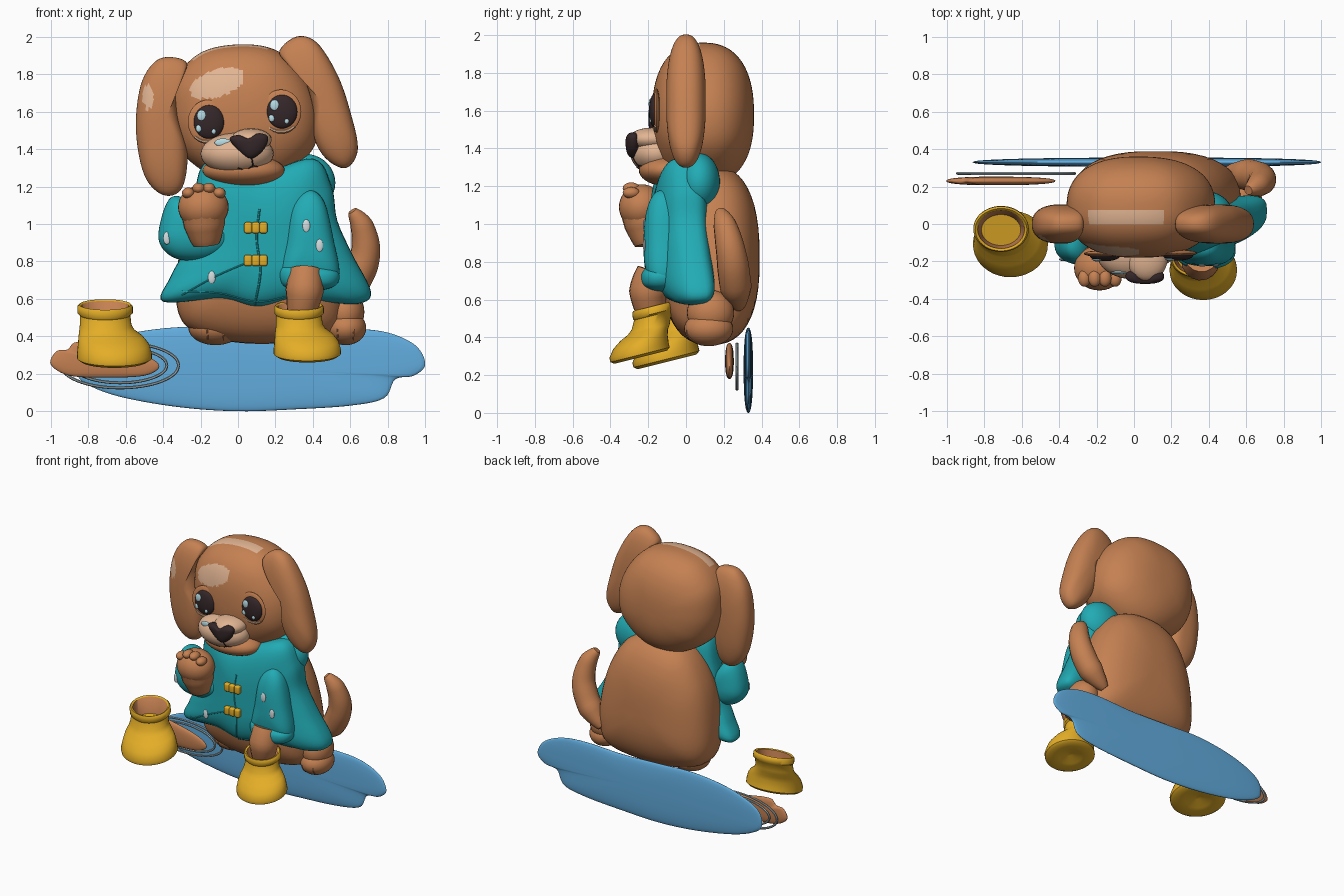
import bpy, bmesh
from math import sin, cos, pi, radians
from mathutils import Vector, Matrix
from mathutils.bvhtree import BVHTree

if "Cube" in bpy.data.objects:
    bpy.data.objects.remove(bpy.data.objects["Cube"])


def material(name, rgb):
    m = bpy.data.materials.new(name)
    m.use_nodes = True
    m.diffuse_color = (*rgb, 1)
    m.node_tree.nodes["Principled BSDF"].inputs["Base Color"].default_value = (*rgb, 1)
    return m


FUR = material("brown fur", (.56, .22, .085))
TAN = material("pale fur", (.76, .46, .29))
TEAL = material("teal cloth", (.016, .41, .46))
YELLOW = material("yellow rubber", (.77, .42, .02))
WATER = material("puddle blue", (.123, .42, .74))
DARK = material("dark brown", (.035, .02, .022))
GLINT = material("pale blue glint", (.48, .73, .79))
DROP = material("pale grey drop", (.66, .72, .74))
RIPPLE = material("ripple grey", (.33, .40, .42))


def finish(name, bm, mat):
    bmesh.ops.recalc_face_normals(bm, faces=bm.faces)
    me = bpy.data.meshes.new(name)
    bm.to_mesh(me)
    bm.free()
    me.materials.append(mat)
    me.shade_smooth()
    me.set_sharp_from_angle(angle=radians(50))
    ob = bpy.data.objects.new(name, me)
    bpy.context.collection.objects.link(ob)
    return ob


def loft(name, rings, mat):
    """Skin a list of closed rings and cap both ends with a fan."""
    bm = bmesh.new()
    rows = [[bm.verts.new(p) for p in r] for r in rings]
    n = len(rows[0])
    for a, b in zip(rows, rows[1:]):
        for i in range(n):
            bm.faces.new((a[i], a[(i + 1) % n], b[(i + 1) % n], b[i]))
    for row in (rows[0], rows[-1]):
        tip = bm.verts.new(sum((v.co for v in row), Vector()) / n)
        for i in range(n):
            bm.faces.new((row[i], row[(i + 1) % n], tip))
    return finish(name, bm, mat)


def spline(pts, closed=True, steps=6):
    pts = [Vector(p) for p in pts]
    n, out = len(pts), []
    for i in range(n if closed else n - 1):
        a, b, c, d = [pts[(i + k) % n] if closed else pts[min(max(i + k, 0), n - 1)]
                      for k in (-1, 0, 1, 2)]
        for j in range(steps):
            t = j / steps
            out.append(.5 * (2 * b + (c - a) * t + (2 * a - 5 * b + 4 * c - d) * t * t
                             + (3 * b - a - 3 * c + d) * t ** 3))
    return out if closed else out + [pts[-1]]


def puff(name, outline, y, depth, mat, power=2.4, rows=24, bend=0):
    """Pillow shape: a front outline in x and z, swollen along y, bent back at the sides."""
    edge = spline(outline)
    mid = sum(edge, Vector((0, 0))) / len(edge)
    rings = []
    for k in range(1, rows):
        a = pi * k / rows
        s, c = sin(a) ** (2 / power), cos(a)
        h = depth * abs(c) ** (2 / power) * (1 if c > 0 else -1)
        flat = [mid + (p - mid) * s for p in edge]
        rings.append([Vector((q.x, y - h + bend * q.x ** 2, q.y)) for q in flat])
    return loft(name, rings, mat)


def ball(name, centre, radii, mat):
    bm = bmesh.new()
    bmesh.ops.create_uvsphere(bm, u_segments=32, v_segments=18, radius=1,
                              matrix=Matrix.Translation(centre) @ Matrix.Diagonal((*radii, 1)))
    return finish(name, bm, mat)


def block(name, centre, size, mat):
    bm = bmesh.new()
    bmesh.ops.create_cube(bm, size=1, matrix=Matrix.Translation(centre) @ Matrix.Diagonal((*size, 1)))
    bmesh.ops.bevel(bm, geom=bm.edges[:], offset=.011, segments=3, affect="EDGES", profile=.5)
    return finish(name, bm, mat)


def tube(name, pts, radii, mat, sides=16):
    path = spline(pts, closed=False)
    rings = []
    for i, p in enumerate(path):
        f = i / (len(path) - 1) * (len(radii) - 1)
        k = min(int(f), len(radii) - 2)
        r = radii[k] + (radii[k + 1] - radii[k]) * (f - k)
        d = path[min(i + 1, len(path) - 1)] - path[max(i - 1, 0)]
        u = d.cross(Vector((.1, 1, .05))).normalized()
        v = d.cross(u).normalized()
        rings.append([p + r * (u * cos(2 * pi * j / sides) + v * sin(2 * pi * j / sides))
                      for j in range(sides)])
    return loft(name, rings, mat)


def front_y(ob, x, z):
    me = ob.data
    tree = BVHTree.FromPolygons([v.co for v in me.vertices], [p.vertices for p in me.polygons])
    hit = tree.ray_cast(Vector((x, -2, z)), Vector((0, 1, 0)))[0]
    return hit.y if hit else 0


def line(name, ob, pts, mat, r=.004):
    tube(name, [(p.x, front_y(ob, p.x, p.y), p.y) for p in spline(pts, False, 3)], (r, r), mat, 6)


def paint(ob, mat, rule):
    ob.data.materials.append(mat)
    for p in ob.data.polygons:
        if rule(p.center):
            p.material_index = len(ob.data.materials) - 1


# Body, tail and feet
puff("body", [(.1, 1.31), (.33, 1.25), (.47, 1.06), (.55, .8), (.565, .55), (.47, .4), (.1, .36),
              (-.2, .41), (-.32, .53), (-.32, .8), (-.26, 1.05), (-.12, 1.25)], .13, .26, FUR, 2.5)
tube("tail", [(.5, .28, .56), (.62, .26, .69), (.68, .24, .84), (.665, .21, .98), (.61, .18, 1.07)],
     (.03, .085, .085, .075, .06, .025), FUR)
for side, x, w in (("right", -.12, .145), ("left", .575, .11)):
    foot = ball(side + "_foot", (x, .12, .445), (w, .13, .092), FUR)
    for k in (-1, 1):
        line(side + "_toe_line", foot, [(x + k * .04, .38), (x + k * .045, .44)], FUR)
ball("left_leg", (.57, .13, .53), (.105, .125, .12), FUR)

# Coat
coat = puff("coat", [(-.17, 1.33), (.1, 1.27), (.4, 1.35), (.5, 1.2), (.53, 1.02), (.61, .84),
                     (.71, .64), (.65, .575), (.48, .58), (.3, .59), (.1, .555), (-.1, .6),
                     (-.4, .585), (-.36, .72), (-.28, .88), (-.24, 1.1)], -.05, .145, TEAL, 3, bend=.24)
ball("hood", (.355, .07, 1.22), (.165, .11, .155), TEAL)
sleeve_l = puff("left_sleeve", [(.38, 1.18), (.46, 1.12), (.51, .92), (.54, .72), (.45, .65), (.3, .64),
                                (.22, .71), (.25, .9), (.29, 1.1)], -.12, .105, TEAL)
puff("left_cuff", [(.23, .77), (.38, .79), (.53, .75), (.52, .67), (.38, .64), (.24, .67)],
     -.135, .105, TEAL)
sleeve_r = puff("right_sleeve", [(-.36, 1.14), (-.28, 1.13), (-.18, 1), (-.05, .97), (-.04, .88), (-.16, .81),
                                 (-.33, .815), (-.42, .9), (-.41, 1.03)], -.1, .12, TEAL)
line("front_seam", coat, [(.115, 1.08), (.1, .92), (.12, .75), (.09, .57)], TEAL, .006)
line("front_flap", coat, [(.04, .79), (-.12, .72), (-.3, .62)], TEAL)
line("hem_seam", coat, [(-.3, .64), (-.1, .63), (.1, .585), (.25, .61)], TEAL)
for z in (.98, .805):
    for k in (-1, 0, 1):
        x = .095 + k * .041
        block("toggle", (x, front_y(coat, x, z) - .005, z), (.042, .045, .06), YELLOW)
for ob, x, z in ((sleeve_l, .365, .99), (sleeve_l, .435, .885), (sleeve_r, -.38, .925), (coat, -.14, .715)):
    ball("rain_drop", (x, front_y(ob, x, z), z), (.02, .008, .034), DROP)

# Front paws
tube("right_forearm", [(-.17, -.2, .89), (-.18, -.215, .99), (-.185, -.23, 1.09)], (.07, .11, .125), FUR)
ball("right_paw", (-.185, -.235, 1.09), (.135, .12, .12), FUR)
for k in range(4):
    ball("right_toe", (-.265 + k * .055, -.29, 1.165 + .025 * (k in (1, 2))), (.034, .045, .03), FUR)
tube("left_paw", [(.36, -.17, .75), (.355, -.2, .64), (.335, -.18, .5)], (.09, .102, .07), FUR)

# Head
head = puff("head", [(.03, 1.96), (.22, 1.92), (.36, 1.78), (.43, 1.6), (.41, 1.42), (.28, 1.28),
                     (.1, 1.21), (-.08, 1.23), (-.25, 1.33), (-.33, 1.45), (-.36, 1.6),
                     (-.33, 1.78), (-.19, 1.92)], .09, .27, FUR, 2.4, 90)
paint(head, TAN, lambda c: c.y < 0 and ((c.x + .11) / .145) ** 2 + ((c.z - 1.78 - c.x * .25) / .075) ** 2 < 1)
paint(head, TAN, lambda c: c.z > 1.8 and 0 < c.y < .07 and -.25 < c.x < .17)
ball("chin", (.03, -.1, 1.285), (.22, .15, .085), FUR)
muzzle = ball("muzzle", (-.005, -.155, 1.375), (.195, .14, .112), TAN)
ball("nose_bridge", (.07, -.18, 1.45), (.11, .125, .06), TAN)
puff("nose", [(-.045, 1.455), (.0, 1.475), (.055, 1.46), (.11, 1.485), (.16, 1.465), (.14, 1.4),
              (.07, 1.35), (.0, 1.395)], -.28, .04, DARK)
line("mouth_crease", muzzle, [(.07, 1.37), (.08, 1.31)], DARK)
line("mouth", muzzle, [(.0, 1.3), (.04, 1.29), (.08, 1.31), (.11, 1.305)], DARK)
ball("cheek_glint", (-.08, front_y(muzzle, -.08, 1.435), 1.435), (.045, .008, .022), GLINT)
for side, x, z in (("right", -.16, 1.545), ("left", .23, 1.6)):
    y = front_y(head, x, z)
    socket = ball(side + "_eye_socket", (x, y, z), (.108, .018, .118), FUR)
    line(side + "_lower_lid", socket, [(x - .07, z - .08), (x - .03, z - .102), (x + .03, z - .102),
                                      (x + .07, z - .08)], TAN, .008)
    ball(side + "_eye", (x + .005, y - .01, z), (.082, .03, .09), DARK)
    for dx, dz, r, push in ((-.035, .035, .024, .034), (-.05, -.035, .016, .029), (.03, -.05, .012, .031)):
        ball(side + "_eye_glint", (x + dx, y - push, z + dz), (r, .008, r * 1.2), GLINT)

# Ears
ear = puff("right_ear", [(-.27, 1.85), (-.34, 1.89), (-.44, 1.87), (-.52, 1.74), (-.545, 1.5), (-.5, 1.26),
                         (-.4, 1.155), (-.3, 1.19), (-.27, 1.38), (-.32, 1.58), (-.33, 1.74)],
           .0, .105, FUR, rows=48)
paint(ear, TAN, lambda c: c.y < 0 and ((c.x + .48) / .03) ** 2 + ((c.z - 1.68) / .065) ** 2 < 1)
puff("left_ear", [(.22, 1.91), (.31, 2.0), (.42, 1.97), (.53, 1.8), (.6, 1.6), (.64, 1.4), (.58, 1.3),
                  (.48, 1.34), (.41, 1.45), (.4, 1.62), (.34, 1.8)], .0, .105, FUR)

# Boots: rows of height, x and y shift, x and y radius, from the sole to the inside
BOOT = [(.03, 0, 0, .02, .02), (.005, 0, 0, .09, .08), (0, 0, 0, .18, .16), (.015, 0, 0, .2, .18),
        (.04, 0, 0, .2, .18), (.085, -.005, .02, .19, .165), (.12, -.02, .05, .172, .145),
        (.145, -.04, .085, .148, .127), (.17, -.047, .105, .138, .117), (.22, -.05, .13, .135, .115),
        (.23, -.05, .135, .148, .125), (.263, -.05, .14, .148, .125), (.274, -.05, .14, .138, .117),
        (.268, -.05, .14, .125, .105), (.16, -.05, .11, .105, .085)]
for side, base, size in (("right", (-.66, -.1, .27), 1), ("left", (.37, -.24, .295), .9)):
    place = Matrix.Translation(base) @ Matrix.Rotation(radians(14), 4, "X") @ Matrix.Scale(size, 4)
    boot = loft(side + "_boot", [[place @ Vector((cx + rx * cos(pi * j / 20), cy + ry * sin(pi * j / 20), z))
                                  for j in range(40)] for z, cx, cy, rx, ry in BOOT], YELLOW)
    boot.data.materials.append(FUR)
    for p in boot.data.polygons:
        if 520 <= p.index < 560:
            p.material_index = 1

# Puddle, mud and ripples standing behind the figure
puff("puddle", [(-.86, .2), (-.82, .32), (-.6, .41), (-.3, .45), (0, .44), (.3, .43), (.6, .44), (.8, .42),
                (.95, .35), (1, .25), (.94, .19), (.84, .17), (.78, .07), (.6, .03), (.3, .01), (0, 0),
                (-.3, .02), (-.6, .07), (-.78, .13)], .33, .025, WATER)
puff("mud", [(-1, .25), (-.97, .32), (-.91, .33), (-.86, .37), (-.7, .35), (-.5, .3), (-.42, .24),
             (-.5, .19), (-.7, .18), (-.9, .19)], .23, .023, FUR)
for rx, rz in ((.313, .12), (.25, .093)):
    tube("ripple", [(-.63 + rx * cos(pi * j / 12), .27, .245 + rz * sin(pi * j / 12)) for j in range(25)],
         (.008, .008), RIPPLE, 6)
